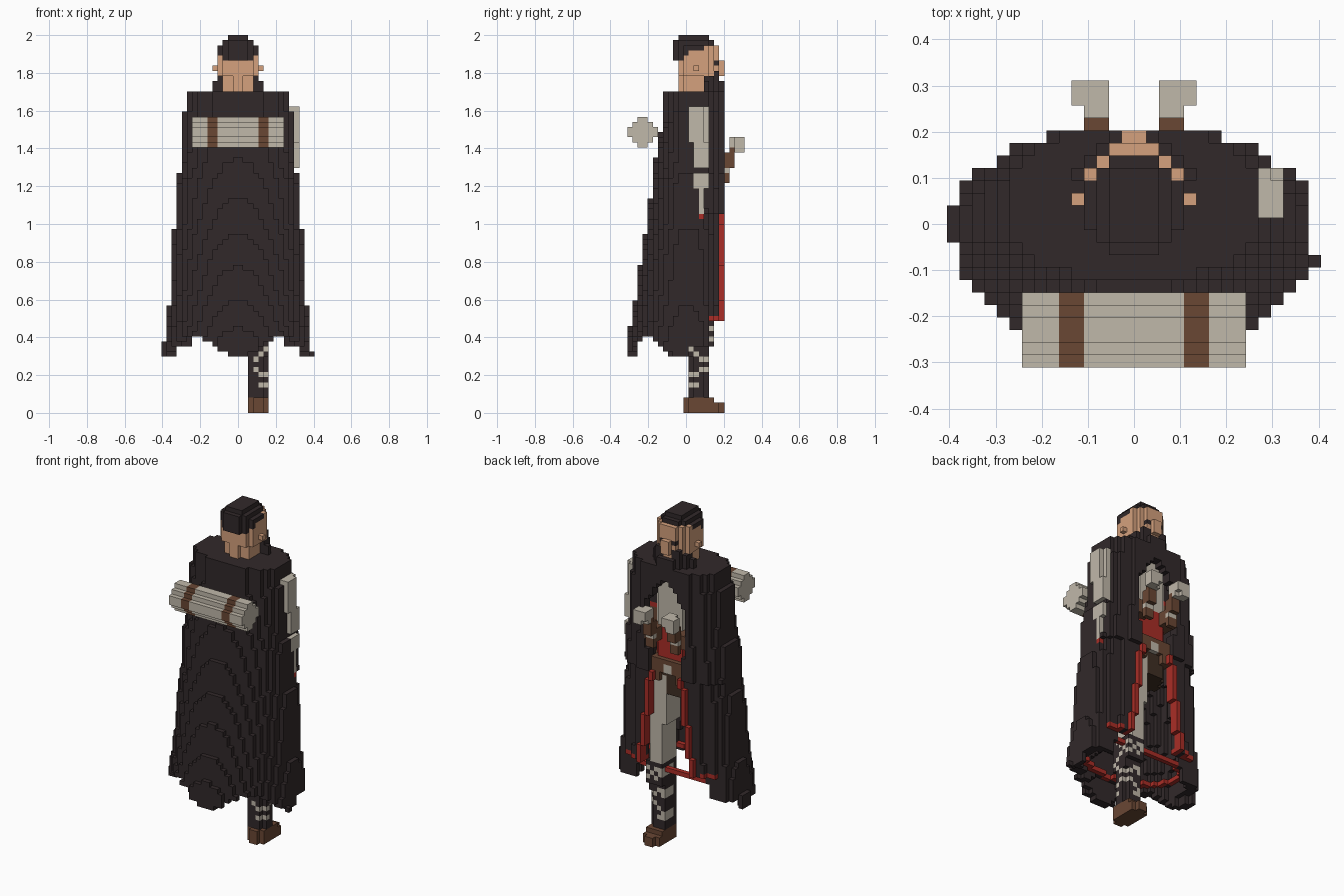
import bpy, math

cube = bpy.data.objects.get("Cube")
if cube:
    bpy.data.objects.remove(cube, do_unlink=True)

V = 2 / 74          # edge of one block
COLOURS = {
    "cloak_black": (0.031, 0.022, 0.023),
    "canvas_grey": (0.53, 0.48, 0.40),
    "leather_brown": (0.142, 0.063, 0.034),
    "dark_brown": (0.05, 0.028, 0.017),
    "lining_red": (0.40, 0.027, 0.02),
    "skin": (0.66, 0.355, 0.205),
}
MATS = {}
for name, rgb in COLOURS.items():
    m = bpy.data.materials.new(name)
    m.use_nodes = True
    m.diffuse_color = (*rgb, 1)
    bsdf = m.node_tree.nodes["Principled BSDF"]
    bsdf.inputs["Base Color"].default_value = (*rgb, 1)
    bsdf.inputs["Roughness"].default_value = 0.9
    MATS[name] = m

cells = {}          # (i, j, k) -> (part, colour); x centre is i + 0.5, y centre is j


def fill(part, colour, xs, ys, zs, rule=None, mirror=False):
    """Fill a box of blocks (inclusive ranges), optionally cut by a rule on x, y, z."""
    for i in range(xs[0], xs[1] + 1):
        for j in range(ys[0], ys[1] + 1):
            for k in range(zs[0], zs[1] + 1):
                if rule is None or rule(i + 0.5, j, k):
                    c = colour(i, j, k) if callable(colour) else colour
                    cells[i, j, k] = (part, c)
                    if mirror:
                        cells[-1 - i, j, k] = (part, c)


def lerp(points, z):
    """Piecewise linear profile through (z, value) points, z falling."""
    for (z0, v0), (z1, v1) in zip(points, points[1:]):
        if z >= z1:
            t = min(1, max(0, (z0 - z) / (z0 - z1)))
            return v0 + (v1 - v0) * t
    return points[-1][1]


def oval(cx, cy, rx, ry):
    return lambda x, y, z: ((x - cx) / rx) ** 2 + ((y - cy) / ry) ** 2 < 1


# ---- Cloak: hollow flared shell, open at the chest side, wavy hem
WIDTH = [(1.7, .272), (1.61, .277), (1.59, .295), (1.28, .302), (1.25, .325), (1.0, .33),
         (.95, .345), (.62, .36), (.54, .37), (.4, .388), (.3, .398)]
BACK = [(1.7, .122), (1.55, .125), (1.4, .155), (1.13, .19), (.97, .212), (.8, .24), (.6, .27), (.38, .31)]
OPEN = [(1.62, 0), (1.58, .055), (1.45, .14), (1.3, .14), (1.05, .10), (.5, .175)]


def inside(x, y, k, inset=0):
    z = (k + .5) * V
    a = lerp(WIDTH, z) / V - inset
    front = (7.5 if z > 1.05 else 6.6) - inset
    b = lerp(BACK, z) / V - inset
    if y > 0:
        return (abs(x) / a) ** 3 + (y / front) ** 3 < 1
    return (x / a) ** 2 + (y / b) ** 2 < 1


def hem(x, y):
    if y >= 5:
        return .5
    if y >= 1:
        return .36
    return .355 - .055 * math.cos(4 * math.atan2(abs(x), -y))


def in_cloak(x, y, k):
    z = (k + .5) * V
    if not inside(x, y, k) or z < hem(x, y):
        return False
    if z > 1.62:
        return True
    if y > 0 and abs(x) * V < lerp(OPEN, z):
        return False
    return not inside(x, y, k, 2)


def cloak_colour(i, j, k):
    return "lining_red" if j >= 5 and (k - .5) * V < .5 else "cloak_black"


def in_lining(x, y, k):
    """Thin band just inside the shell, left open at the front."""
    return y < 5 and inside(x, y, k, 2) and not inside(x, y, k, 3)


fill("cloak", cloak_colour, (-15, 13), (-11, 7), (10, 62), in_cloak)
fill("cloak", "cloak_black", (14, 14), (-3, -3), (11, 11))
fill("cloak", "cloak_black", (-15, -15), (-1, 1), (11, 13))
fill("hem_lining", "lining_red", (-14, 13), (-10, 4), (16, 16), in_lining)
# red trim running down both edges of the opening
for k in range(18, 39):
    e = int(lerp(OPEN, (k + .5) * V) / V)
    fill("cloak_trim", "lining_red", (e, e), (6, 7), (k, k), mirror=True)
    fill("cloak", "cloak_black", (e + 1, e + 1), (5, 6), (k, k), mirror=True)

# ---- Bedroll with two straps
fill("bedroll", lambda i, j, k: "leather_brown" if i in (-6, -5, 4, 5) else "canvas_grey",
     (-9, 8), (-11, -6), (52, 57), lambda x, y, z: abs(y + 8.5) + abs(z - 54.5) < 4)

# ---- Case and scabbard at the side
fill("side_case", "canvas_grey", (10, 11), (1, 4), (53, 59), lambda x, y, z: x < 11 or y < 4)
fill("side_case", "canvas_grey", (10, 11), (2, 4), (48, 52))
fill("scabbard", "canvas_grey", (10, 11), (2, 4), (44, 46))
fill("scabbard", "canvas_grey", (10, 11), (3, 3), (39, 43))
fill("scabbard", "lining_red", (10, 11), (3, 3), (38, 38))

# ---- Torso: shirt, sash, belt and hips
fill("shirt", "canvas_grey", (-4, 3), (-2, 5), (49, 59), oval(0, 1.5, 4.4, 4.3))
fill("sash", "lining_red", (-5, 4), (-2, 5), (42, 48), oval(0, 1.5, 4.8, 4.3))
fill("belt", "leather_brown", (-5, 4), (-3, 6), (39, 41), oval(0, 1.5, 5, 4.8))
fill("buckle", "canvas_grey", (-1, 0), (6, 6), (39, 40))
fill("belt_pouch", "leather_brown", (2, 3), (5, 6), (37, 41), mirror=True)
fill("hips", "dark_brown", (-5, 4), (-2, 5), (34, 38), oval(0, 1.5, 4.8, 4.3))

# ---- Arms and hands
fill("shoulder", "cloak_black", (4, 5), (1, 4), (53, 58), mirror=True)
fill("upper_arm", "leather_brown", (4, 5), (1, 4), (47, 51), mirror=True)
fill("sleeve_band", "lining_red", (4, 5), (1, 4), (52, 52), mirror=True)
fill("forearm", "leather_brown", (2, 4), (4, 7), (46, 48), mirror=True)
fill("forearm", "leather_brown", (2, 3), (8, 8), (45, 50), mirror=True)
fill("forearm", "leather_brown", (2, 3), (9, 9), (48, 51), mirror=True)
fill("cuff", "canvas_grey", (2, 3), (8, 8), (47, 47), mirror=True)
fill("hand", "canvas_grey", (2, 3), (9, 9), (52, 53), mirror=True)
fill("hand", "canvas_grey", (2, 4), (10, 11), (52, 53), mirror=True)
fill("hand", "canvas_grey", (2, 3), (10, 10), (51, 51), mirror=True)
fill("hand", "canvas_grey", (3, 4), (10, 11), (51, 51), mirror=True)

# ---- Leg: trousers, laced wrap and boot
fill("trouser_leg", "canvas_grey", (1, 4), (1, 5), (27, 37))
fill("trouser_leg", "canvas_grey", (2, 4), (1, 5), (18, 26))


def lacing(i, j, k):
    if k < 5:
        return "cloak_black"
    band = i == 2 and j > 1 and k % 5 < 2
    cross = i > 2 and ((k + i + j) % 6 == 0 or (k - i - j) % 6 == 0)
    return "canvas_grey" if band or cross else "cloak_black"


fill("leg_wrap", lacing, (2, 5), (1, 4), (3, 17),
     lambda x, y, z: z > 10 or x < 5 or 1 < y < 4)
fill("leg_wrap", lacing, (2, 5), (5, 5), (13, 17))
fill("boot", "leather_brown", (2, 5), (0, 5), (0, 2), lambda x, y, z: y > 0 or 3 < x < 5)
fill("boot", "leather_brown", (2, 5), (6, 7), (0, 1), lambda x, y, z: y < 7 or 3 < x < 5)

# ---- Head: neck, face, ears, nose and eyes
fill("neck", "skin", (-3, 2), (-1, 5), (63, 65), oval(0, 2.3, 3.4, 3.5))
fill("head", "skin", (-4, 3), (-1, 6), (66, 71), oval(0, 2.3, 4.2, 4.3))
fill("ear", "skin", (4, 4), (2, 2), (67, 67), mirror=True)
fill("ear", "skin", (3, 3), (2, 3), (66, 68), mirror=True)
fill("nose", "skin", (-1, 0), (7, 7), (66, 68))
fill("eye", "cloak_black", (1, 1), (6, 6), (68, 68), mirror=True)


# ---- Hair steps up towards the face and rounds off at the crown
def in_hair(x, y, z):
    r = 4.3 if z in (70, 71) else 3.5
    return oval(0, 1.5, r, 4.1)(x, y, z) and z >= (69 if y < 1 else 71 if y < 4 else 72)


fill("hair", "cloak_black", (-4, 3), (-2, 5), (69, 72), in_hair)
fill("hair", "cloak_black", (-3, 2), (3, 4), (72, 72))
fill("hair", "cloak_black", (-2, 1), (5, 5), (72, 72))
fill("hair", "cloak_black", (-2, 1), (-1, 4), (73, 73))

# ---- Beard with side tips
fill("beard", "cloak_black", (-4, 3), (4, 6), (63, 65), oval(0, 2.5, 4.4, 4.6))
fill("beard", "cloak_black", (-2, 1), (6, 7), (63, 64))
fill("beard", "cloak_black", (4, 4), (4, 4), (63, 64), mirror=True)
fill("moustache", "cloak_black", (1, 2), (6, 6), (66, 66), mirror=True)
fill("mouth", "skin", (-1, 0), (6, 6), (65, 65))

# ---- Turn the blocks into one mesh per part, keeping only exposed sides
SIDES = []
for axis in range(3):
    for s in (0, 1):
        u, w = (axis + 1) % 3, (axis + 2) % 3
        ring = [(0, 0), (1, 0), (1, 1), (0, 1)]
        corners = []
        for cu, cw in (ring if s else ring[::-1]):
            c = [0, 0, 0]
            c[axis], c[u], c[w] = s, cu, cw
            corners.append(c)
        step = [0, 0, 0]
        step[axis] = 1 if s else -1
        SIDES.append((step, corners))

parts = {}
for cell, (part, colour) in cells.items():
    parts.setdefault(part, []).append((cell, colour))

for part, blocks in parts.items():
    verts, faces, slots, used = {}, [], [], []
    for (i, j, k), colour in blocks:
        if colour not in used:
            used.append(colour)
        for (dx, dy, dz), corners in SIDES:
            if (i + dx, j + dy, k + dz) in cells:
                continue
            faces.append([verts.setdefault((i + a, j + b, k + c), len(verts)) for a, b, c in corners])
            slots.append(used.index(colour))
    if not faces:
        continue
    mesh = bpy.data.meshes.new(part)
    mesh.from_pydata([(x * V, (y - .5) * V, z * V) for x, y, z in verts], [], faces)
    for colour in used:
        mesh.materials.append(MATS[colour])
    for poly, slot in zip(mesh.polygons, slots):
        poly.material_index = slot
    mesh.update()
    bpy.context.collection.objects.link(bpy.data.objects.new(part, mesh))
